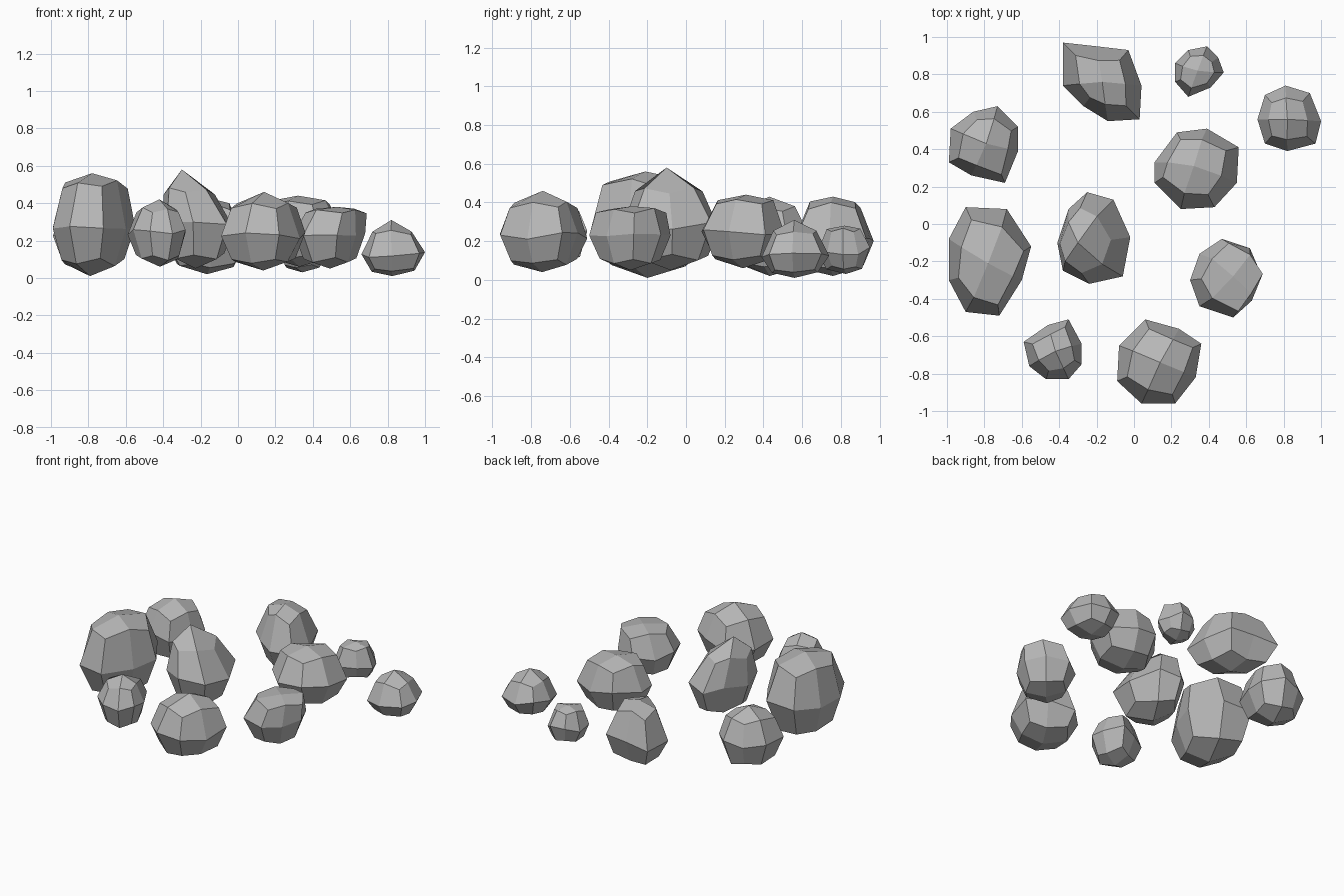
import bpy, bmesh, random
from mathutils import Vector

if "Cube" in bpy.data.objects:
    bpy.data.objects.remove(bpy.data.objects["Cube"])

random.seed(4)

stone = bpy.data.materials.new("grey stone")
stone.diffuse_color = (0.47, 0.47, 0.47, 1)
stone.use_nodes = True
stone.node_tree.nodes["Principled BSDF"].inputs["Base Color"].default_value = stone.diffuse_color


def rock(name, outline, apex, low, mid, high, full=0.72, lift=0.68):
    """Faceted boulder: eight-point girdle, a smaller ring above and below, two poles.
    Faces follow a once-subdivided cube."""
    bm = bmesh.new()
    girdle = [Vector((x, y, mid)) for x, y in reversed(outline)]
    centre = sum(girdle, Vector()) / 8
    top = Vector((*apex, high))
    base = Vector((centre.x, centre.y, low))

    def ring(pole, scale, rise):
        # cube corners sit wider and lower than cube edge midpoints
        points = []
        axis = centre.lerp(pole, rise)
        for i, p in enumerate(girdle):
            corner = i % 2
            s = scale * (1.06 if corner else 0.94) * random.uniform(0.97, 1.03)
            h = rise * (0.93 if corner else 1.08) * random.uniform(0.96, 1.04)
            v = axis + (p - centre) * s
            v.z = centre.z + (pole.z - centre.z) * h
            points.append(bm.verts.new(v))
        return points

    mids = [bm.verts.new(p + Vector((0, 0, random.uniform(-0.02, 0.02)))) for p in girdle]
    upper = ring(top, full, lift)
    lower = ring(base, 0.72, 0.72)
    tip, foot = bm.verts.new(top), bm.verts.new(base)
    for i in range(8):
        j = (i + 1) % 8
        bm.faces.new((mids[i], mids[j], upper[j], upper[i]))
        bm.faces.new((lower[i], lower[j], mids[j], mids[i]))
    for i in range(0, 8, 2):
        j, k = i + 1, (i + 2) % 8
        bm.faces.new((tip, upper[i], upper[j], upper[k]))
        bm.faces.new((foot, lower[k], lower[j], lower[i]))
    bmesh.ops.recalc_face_normals(bm, faces=bm.faces)
    mesh = bpy.data.meshes.new(name)
    bm.to_mesh(mesh)
    bm.free()
    mesh.materials.append(stone)
    bpy.context.collection.objects.link(bpy.data.objects.new(name, mesh))


# Left row
rock("large_left_rock",
     [(-.90, .09), (-.68, .08), (-.55, -.12), (-.60, -.30),
      (-.72, -.49), (-.90, -.47), (-.99, -.30), (-.99, -.08)],
     (-.78, -.21), .01, .28, .56, .74, .78)
rock("back_left_rock",
     [(-.86, .60), (-.73, .63), (-.62, .52), (-.62, .39),
      (-.69, .22), (-.87, .26), (-.99, .33), (-.98, .51)],
     (-.79, .43), .02, .23, .43)
rock("small_front_rock",
     [(-.35, -.51), (-.28, -.64), (-.28, -.75), (-.35, -.83),
      (-.47, -.83), (-.56, -.76), (-.59, -.63), (-.46, -.54)],
     (-.42, -.68), .06, .24, .42, .68)

# Middle rows
rock("back_pointed_rock",
     [(-.38, .97), (-.20, .95), (-.03, .93), (.04, .74),
      (.03, .56), (-.14, .55), (-.27, .63), (-.38, .74)],
     (-.17, .76), .02, .20, .43, .62, .80)
rock("tall_peaked_rock",
     [(-.25, .17), (-.11, .13), (-.02, -.07), (-.06, -.28),
      (-.24, -.32), (-.38, -.25), (-.41, -.10), (-.35, .08)],
     (-.30, -.10), .05, .28, .58, .66, .62)
rock("front_rock",
     [(.06, -.51), (.24, -.56), (.36, -.64), (.33, -.82),
      (.22, -.96), (.04, -.96), (-.09, -.84), (-.08, -.65)],
     (.14, -.74), .04, .23, .46)
rock("centre_right_rock",
     [(.23, .49), (.39, .51), (.56, .41), (.55, .22),
      (.43, .09), (.25, .08), (.11, .22), (.11, .33)],
     (.32, .31), .06, .25, .44, .70, .78)

# Right row
rock("tiny_back_rock",
     [(.29, .93), (.39, .95), (.45, .89), (.48, .81),
      (.41, .73), (.29, .68), (.22, .76), (.22, .86)],
     (.34, .82), .03, .15, .28, .68, .80)
rock("back_right_rock",
     [(.70, .69), (.81, .74), (.94, .70), (1.0, .55),
      (.97, .43), (.82, .39), (.70, .43), (.66, .56)],
     (.82, .56), .01, .13, .31, .66, .62)
rock("right_rock",
     [(.47, -.08), (.62, -.13), (.68, -.27), (.63, -.41),
      (.53, -.50), (.35, -.44), (.30, -.30), (.35, -.16)],
     (.53, -.28), .05, .22, .38, .80, .86)
